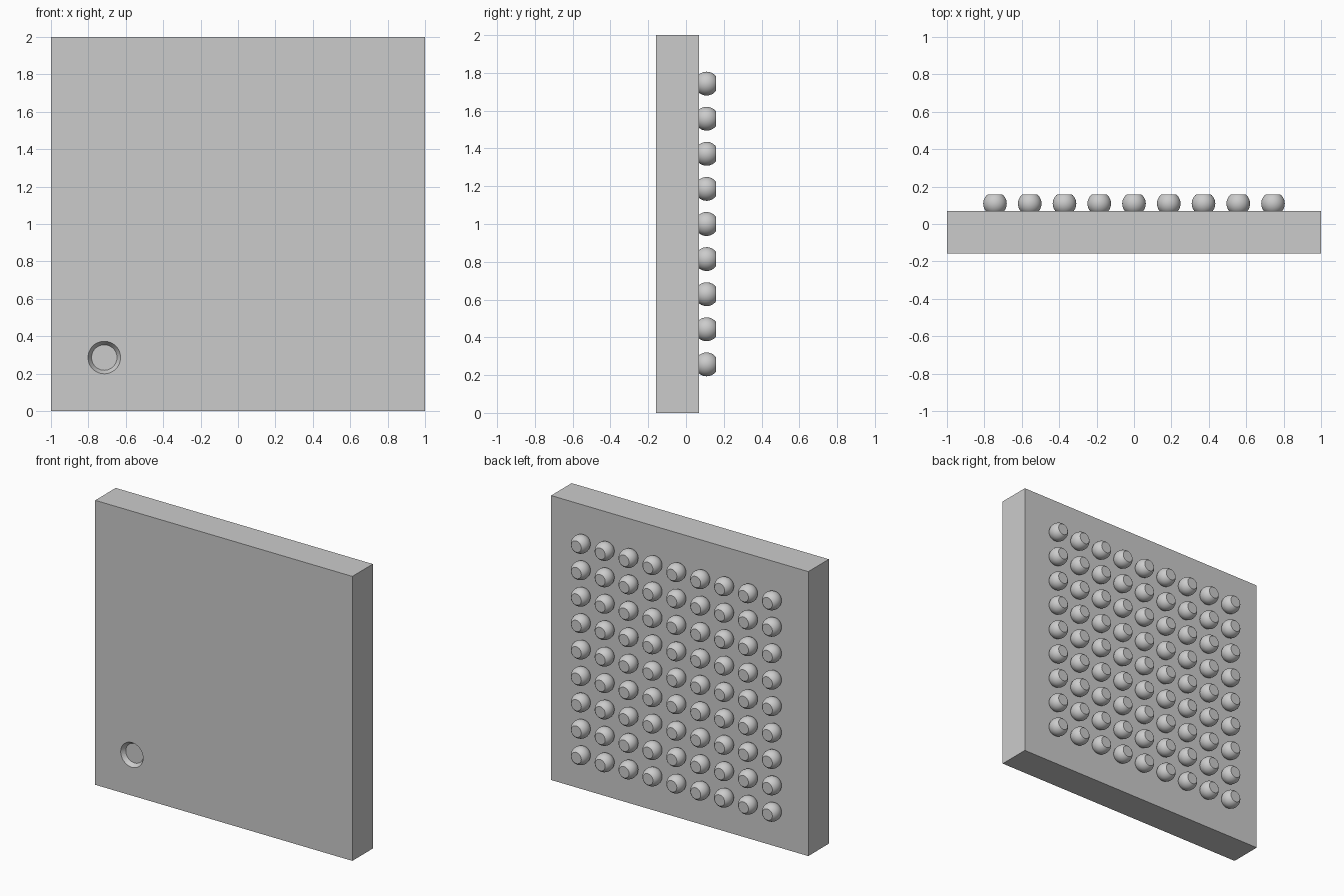
import bpy, bmesh, math
from mathutils import Matrix, Vector

if "Cube" in bpy.data.objects:
    bpy.data.objects.remove(bpy.data.objects["Cube"])

FRONT, FACE, TIP = -0.158, 0.07, 0.158
BALL_R, BALL_Y, PITCH, COUNT = 0.063, 0.109, 0.1858, 9


def add_object(name, bm):
    mesh = bpy.data.meshes.new(name)
    bm.to_mesh(mesh)
    bm.free()
    obj = bpy.data.objects.new(name, mesh)
    bpy.context.collection.objects.link(obj)
    return obj


# Flat square package body
bm = bmesh.new()
bmesh.ops.create_cube(bm, size=1, matrix=Matrix.Translation((0, (FRONT + FACE) / 2, 1))
                      @ Matrix.Diagonal((2, FACE - FRONT, 2, 1)))
body = add_object("package_body", bm)

# Tapered marker dimple in the lower left of the front
bm = bmesh.new()
depth, over = 0.03, 0.01
slope = (0.087 - 0.068) / depth
bmesh.ops.create_cone(bm, cap_ends=True, segments=48,
                      radius1=0.087 + slope * over, radius2=0.068, depth=depth + over,
                      matrix=Matrix.Translation((-0.715, FRONT + (depth - over) / 2, 0.286))
                      @ Matrix.Rotation(-math.pi / 2, 4, 'X'))
cutter = add_object("dimple_cutter", bm)
cut = body.modifiers.new("marker_dimple", 'BOOLEAN')
cut.operation = 'DIFFERENCE'
cut.solver = 'EXACT'
cut.object = cutter
bpy.context.view_layer.update()
result = bpy.data.meshes.new_from_object(
    body.evaluated_get(bpy.context.evaluated_depsgraph_get()))
body.modifiers.clear()
body.data = result
bpy.data.objects.remove(cutter)

# Solder ball: sphere sliced at the body face and flattened at its tip
bm = bmesh.new()
bmesh.ops.create_uvsphere(bm, u_segments=32, v_segments=20, radius=BALL_R,
                          matrix=Matrix.Rotation(-math.pi / 2, 4, 'X'))
for y, side in ((TIP - BALL_Y, 1), (FACE - BALL_Y, -1)):
    cut_geom = bmesh.ops.bisect_plane(
        bm, geom=bm.verts[:] + bm.edges[:] + bm.faces[:],
        plane_co=Vector((0, y, 0)), plane_no=Vector((0, side, 0)), clear_outer=True)
    if side == 1:
        rim = [e for e in cut_geom["geom_cut"] if isinstance(e, bmesh.types.BMEdge)]
        bmesh.ops.contextual_create(bm, geom=rim)
bmesh.ops.recalc_face_normals(bm, faces=bm.faces[:])
for f in bm.faces:
    f.smooth = len(f.verts) < 5
for e in bm.edges:
    e.smooth = all(len(f.verts) < 5 for f in e.link_faces)
ball = add_object("solder_ball", bm)

# Square grid of balls on the back
half = (COUNT - 1) / 2
for row in range(COUNT):
    for col in range(COUNT):
        item = ball
        if row or col:
            item = bpy.data.objects.new(f"solder_ball_{row}_{col}", ball.data)
            bpy.context.collection.objects.link(item)
        item.location = ((col - half) * PITCH, BALL_Y, 1 + (row - half) * PITCH)
